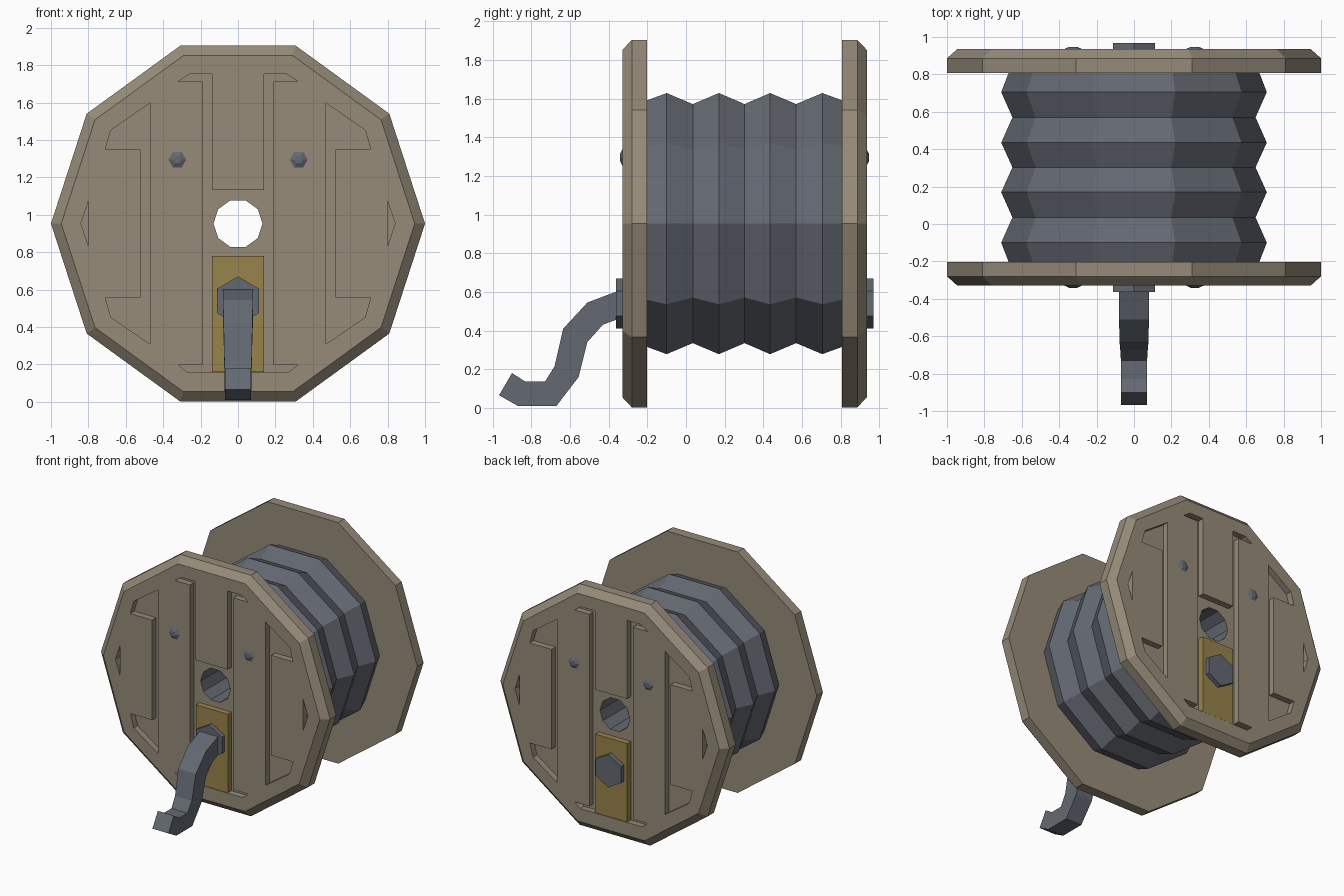
import bpy, bmesh, math

if "Cube" in bpy.data.objects:
    bpy.data.objects.remove(bpy.data.objects["Cube"], do_unlink=True)

CZ = 0.953      # axle height
MID = 0.303     # middle of the reel along y
OUT, RIM, INN = 0.632, 0.583, 0.505   # flange depths measured from the middle


def material(name, rgb):
    m = bpy.data.materials.new(name)
    m.use_nodes = True
    m.diffuse_color = (*rgb, 1)
    m.node_tree.nodes["Principled BSDF"].inputs["Base Color"].default_value = (*rgb, 1)
    return m


WOOD = material("weathered wood", (0.305, 0.258, 0.191))
STEEL = material("grey steel", (0.127, 0.141, 0.168))
BRASS = material("yellow board", (0.314, 0.227, 0.070))


def ring(sides, r, cx=0, cz=CZ, turn=0.0):
    """Regular polygon in the xz plane."""
    step = 2 * math.pi / sides
    return [(cx + r * math.cos(turn + i * step), cz + r * math.sin(turn + i * step))
            for i in range(sides)]


def loft(name, sections, mat, caps=True, flip=False):
    """Skin a list of equal-length 3D loops."""
    bm = bmesh.new()
    loops = [[bm.verts.new(p) for p in s] for s in sections]
    n = len(loops[0])
    for a, b in zip(loops, loops[1:]):
        for i in range(n):
            bm.faces.new((a[i], a[(i + 1) % n], b[(i + 1) % n], b[i]))
    if caps:
        bm.faces.new(loops[0])
        bm.faces.new(loops[-1])
    bmesh.ops.recalc_face_normals(bm, faces=bm.faces)
    if flip:
        bmesh.ops.reverse_faces(bm, faces=bm.faces)
    me = bpy.data.meshes.new(name)
    bm.to_mesh(me)
    bm.free()
    me.materials.append(mat)
    ob = bpy.data.objects.new(name, me)
    bpy.context.collection.objects.link(ob)
    return ob


def at(points, y):
    return [(x, y, z) for x, z in points]


def prism(name, points, y0, y1, mat):
    return loft(name, [at(points, y0), at(points, y1)], mat)


def cut(target, cutter):
    mod = target.modifiers.new("cut", "BOOLEAN")
    mod.operation = "DIFFERENCE"
    mod.solver = "EXACT"
    mod.object = cutter
    bpy.context.view_layer.objects.active = target
    bpy.ops.object.modifier_apply(modifier=mod.name)
    bpy.data.objects.remove(cutter, do_unlink=True)


def mirrored(half, ax):
    """Complete a half outline by reflecting it on one axis (0 = x, 1 = height)."""
    back = [(-x, z) if ax == 0 else (x, -z) for x, z in reversed(half)]
    return half + back


def lift(points, sx=1):
    return [(sx * x, z + CZ) for x, z in points]


# Groove outlines between the boards, relative to the axle
centre_groove = mirrored([(0.14, 0.18), (0.14, 0.80), (0.26, 0.80), (0.32, 0.76), (0.19, 0.76),
                          (0.19, -0.755), (0.32, -0.755), (0.27, -0.795)], 0)
side_groove = mirrored([(0.47, 0.645), (0.68, 0.50), (0.71, 0.395), (0.52, 0.395)], 1)
rim_notch = [(0.80, 0.12), (0.84, 0), (0.80, -0.12)]

for s, end in ((-1, "front"), (1, "back")):
    def Y(d):
        return MID + s * d

    # Flange with chamfered rim, grooves and axle hole
    flange = loft(end + "_flange", [at(ring(10, 1), Y(INN)), at(ring(10, 1), Y(RIM)),
                                    at(ring(10, 0.945), Y(OUT))], WOOD)
    outlines = [lift(centre_groove)]
    for sx in (-1, 1):
        outlines += [lift(side_groove, sx), lift(rim_notch, sx)]
    for o in outlines:
        cut(flange, prism("cutter", o, Y(RIM), Y(OUT + 0.1), WOOD))
    cut(flange, prism("cutter", ring(10, 0.131), Y(INN - 0.1), Y(OUT + 0.1), WOOD))

    # Yellow board in the lower groove
    prism(end + "_yellow_board", [(-0.14, 0.16), (0.14, 0.16), (0.14, 0.78), (-0.14, 0.78)],
          Y(RIM - 0.01), Y(OUT - 0.002), BRASS)

    # Large hexagonal nut and two small domed bolts
    prism(end + "_hex_nut", ring(6, 0.13, cz=0.54, turn=math.pi / 6), Y(RIM), Y(0.666), STEEL)
    for sx, side in ((-1, "right"), (1, "left")):
        c = 0.325 * sx
        loft(f"{end}_{side}_bolt", [at(ring(6, 0.05, c, 1.295), Y(OUT - 0.01)),
                                    at(ring(6, 0.048, c, 1.295), Y(OUT)),
                                    at(ring(6, 0.022, c, 1.295), Y(OUT + 0.012))], STEEL)

# Corrugated drum
profile = [(-0.203, 0.67), (-0.10, 0.71), (0.035, 0.65), (0.17, 0.71), (0.303, 0.65),
           (0.435, 0.71), (0.57, 0.65), (0.705, 0.71), (0.809, 0.67)]
loft("drum", [at(ring(10, r), y) for y, r in profile], STEEL, caps=False)

# Axle tube seen through the hole
loft("axle_tube", [at(ring(10, 0.13), MID - RIM), at(ring(10, 0.13), MID + RIM)],
     STEEL, caps=False, flip=True)

# Bent crank handle: upper edge, lower edge and half width at each bend
bends = [((-0.35, 0.605), (-0.35, 0.46), 0.08), ((-0.51, 0.545), (-0.43, 0.43), 0.08),
         ((-0.635, 0.41), (-0.51, 0.34), 0.077), ((-0.68, 0.215), (-0.555, 0.16), 0.073),
         ((-0.73, 0.135), (-0.67, 0.01), 0.07), ((-0.83, 0.135), (-0.87, 0.01), 0.07),
         ((-0.90, 0.18), (-0.967, 0.065), 0.07)]
loft("crank_handle", [[(-w, *u), (w, *u), (w, *d), (-w, *d)] for u, d, w in bends], STEEL)
